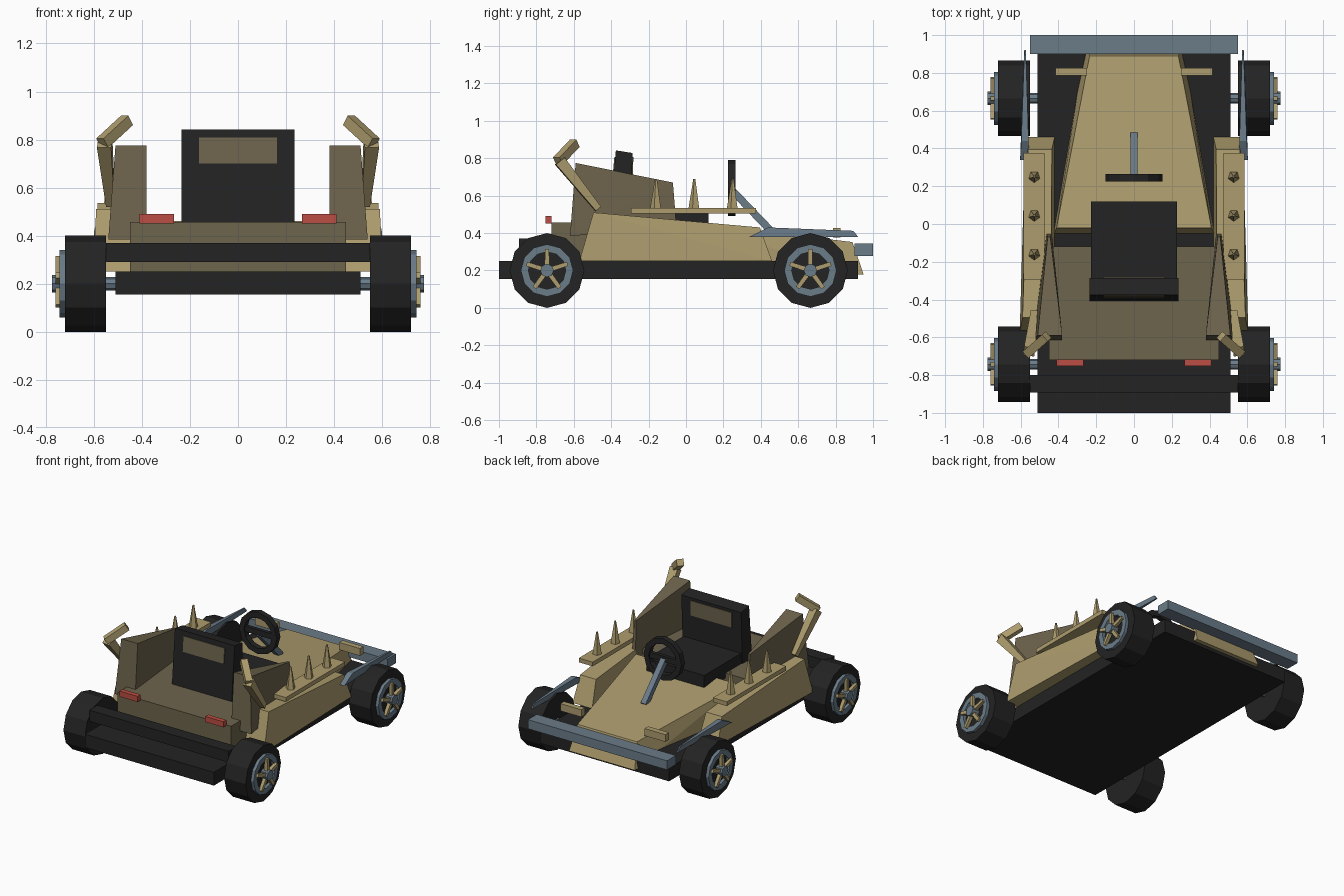
import bpy, bmesh, math
from mathutils import Vector, Matrix

if "Cube" in bpy.data.objects:
    bpy.data.objects.remove(bpy.data.objects["Cube"])


def material(name, rgb):
    m = bpy.data.materials.new(name)
    m.diffuse_color = (*rgb, 1)
    m.use_nodes = True
    m.node_tree.nodes["Principled BSDF"].inputs["Base Color"].default_value = m.diffuse_color
    return m


GOLD = material("sand_gold", (0.42, 0.335, 0.155))
DARK = material("dark_tan", (0.155, 0.128, 0.073))
BLACK = material("charcoal", (0.017, 0.017, 0.017))
STEEL = material("steel_blue", (0.145, 0.2, 0.25))
RED = material("tail_red", (0.5, 0.075, 0.056))


def finish(name, bm, mat):
    bmesh.ops.recalc_face_normals(bm, faces=bm.faces)
    me = bpy.data.meshes.new(name)
    bm.to_mesh(me)
    bm.free()
    me.materials.append(mat)
    ob = bpy.data.objects.new(name, me)
    bpy.context.collection.objects.link(ob)
    return ob


def hull(name, pts, mat):
    """Convex solid around a few corner points."""
    bm = bmesh.new()
    for p in pts:
        bm.verts.new(p)
    bmesh.ops.convex_hull(bm, input=bm.verts)
    bmesh.ops.dissolve_limit(bm, angle_limit=0.01, verts=bm.verts, edges=bm.edges)
    return finish(name, bm, mat)


def box(name, x, y, z, mat):
    return hull(name, [(a, b, c) for a in x for b in y for c in z], mat)


def prism(name, w, yz, mat):
    """Side profile extruded to both sides of the centre."""
    return hull(name, [(s * w, y, z) for s in (-1, 1) for y, z in yz], mat)


def beam(name, p, q, r1, r2, sides, mat, turn=0.0):
    """Tapered bar between two points."""
    p, q = Vector(p), Vector(q)
    d = q - p
    rot = d.to_track_quat('Z', 'Y').to_matrix().to_4x4()
    bm = bmesh.new()
    bmesh.ops.create_cone(bm, cap_ends=True, segments=sides, radius1=r1, radius2=r2,
                          depth=d.length,
                          matrix=Matrix.Translation((p + q) / 2) @ rot @ Matrix.Rotation(turn, 4, 'Z'))
    return finish(name, bm, mat)


def ring(name, centre, axis, r_in, r_out, depth, sides, mat):
    """Flat-sided ring around the x or y axis."""
    bm = bmesh.new()
    loops = []
    for r, h in ((r_in, 0), (r_out, 0), (r_out, depth), (r_in, depth)):
        row = []
        for i in range(sides):
            a = 2 * math.pi * i / sides
            u, v = r * math.cos(a), r * math.sin(a)
            off = Vector((h, u, v)) if axis == 'X' else Vector((u, h, v))
            row.append(bm.verts.new(Vector(centre) + off))
        loops.append(row)
    for k in range(4):
        a, b = loops[k], loops[(k + 1) % 4]
        for i in range(sides):
            j = (i + 1) % sides
            bm.faces.new((a[i], a[j], b[j], b[i]))
    return finish(name, bm, mat)


# Chassis and bumpers
box("chassis", (-0.51, 0.51), (-1.0, 0.92), (0.155, 0.25), BLACK)
box("rear_bumper", (-0.55, 0.55), (-0.893, -0.8), (0.29, 0.37), BLACK)
box("front_bumper", (-0.55, 0.55), (0.9, 1.0), (0.278, 0.343), STEEL)

# Hood and rear deck
hull("hood", [(s * x, y, z) for s in (-1, 1) for x, y, z in
              ((0.235, 0.89, 0.352), (0.26, 0.95, 0.178),
               (0.41, -0.02, 0.46), (0.43, -0.06, 0.178))], GOLD)
box("rear_deck", (-0.45, 0.45), (-0.72, -0.12), (0.24, 0.456), DARK)

# Seat
box("seat_cushion", (-0.228, 0.228), (-0.32, 0.12), (0.42, 0.53), BLACK)
prism("seat_back", 0.236, [(-0.41, 0.44), (-0.375, 0.842), (-0.285, 0.828), (-0.3, 0.44)], BLACK)
prism("seat_panel", 0.162, [(-0.393, 0.70), (-0.383, 0.808), (-0.281, 0.808), (-0.285, 0.70)], DARK)

# Steering
ring("steering_wheel", (0, 0.225, 0.64), 'Y', 0.11, 0.15, 0.04, 12, BLACK)
box("steering_crossbar", (-0.12, 0.12), (0.232, 0.258), (0.62, 0.66), BLACK)
beam("steering_column", (0, 0.245, 0.63), (0, 0.47, 0.395), 0.028, 0.028, 4, STEEL, math.pi / 4)

for s, side in ((1, "right"), (-1, "left")):
    def m(pts):
        return [(s * x, y, z) for x, y, z in pts]

    # Side pod with spiked shelf
    hull(side + "_side_pod", m([
        (0.44, -0.495, 0.51), (0.59, -0.495, 0.51), (0.42, -0.57, 0.25), (0.605, -0.57, 0.25),
        (0.435, 0.395, 0.43), (0.56, 0.395, 0.43), (0.42, 0.46, 0.25), (0.575, 0.46, 0.25)]), GOLD)
    box(side + "_shelf", (s * 0.475, s * 0.585), (-0.295, 0.375), (0.505, 0.535), GOLD)
    for i, y in enumerate((-0.16, 0.045, 0.25)):
        beam(f"{side}_spike_{i}", (s * 0.528, y, 0.53), (s * 0.528, y, 0.69), 0.032, 0.006, 5, GOLD)

    # Rear fin and bent horn
    hull(side + "_fin", m([
        (0.38, -0.59, 0.775), (0.51, -0.59, 0.775), (0.38, -0.62, 0.385), (0.54, -0.62, 0.385),
        (0.443, -0.07, 0.67), (0.457, -0.07, 0.67), (0.435, -0.05, 0.42), (0.465, -0.05, 0.42)]), DARK)
    beam(side + "_horn_base", (s * 0.53, -0.47, 0.53), (s * 0.555, -0.675, 0.785), 0.025, 0.042, 4, GOLD, math.pi / 4)
    beam(side + "_horn_tip", (s * 0.565, -0.685, 0.785), (s * 0.462, -0.595, 0.88), 0.033, 0.033, 4, GOLD, math.pi / 4)

    # Front blade, front marker and tail light
    hull(side + "_blade", m([
        (0.555, 0.34, 0.38), (0.603, 0.34, 0.38), (0.558, 0.44, 0.43), (0.597, 0.44, 0.43),
        (0.572, 0.92, 0.38), (0.581, 0.92, 0.38), (0.572, 0.895, 0.412), (0.581, 0.895, 0.412)]), STEEL)
    box(side + "_front_marker", (s * 0.25, s * 0.415), (0.785, 0.825), (0.375, 0.427), GOLD)
    box(side + "_tail_light", (s * 0.267, s * 0.41), (-0.752, -0.718), (0.45, 0.49), RED)

    # Wheels
    for end, y in (("rear", -0.743), ("front", 0.665)):
        n = f"{side}_{end}_"
        c = Vector((0, y, 0.2))

        def at(x):
            return c + Vector((s * x, 0, 0))
        beam(n + "axle", at(0.45), at(0.56), 0.028, 0.028, 8, STEEL)
        beam(n + "tyre", at(0.55), at(0.72), 0.2, 0.2, 12, BLACK)
        ring(n + "rim", at(0.71), 'X', 0.1, 0.14, s * 0.032, 12, STEEL)
        beam(n + "hub", at(0.715), at(0.775), 0.036, 0.036, 8, STEEL)
        for k in range(5):
            a = math.pi / 2 + k * 2 * math.pi / 5
            d = Vector((0, math.cos(a), math.sin(a)))
            beam(f"{n}spoke_{k}", at(0.748) + d * 0.02, at(0.748) + d * 0.115, 0.018, 0.016, 4, GOLD, math.pi / 4)
